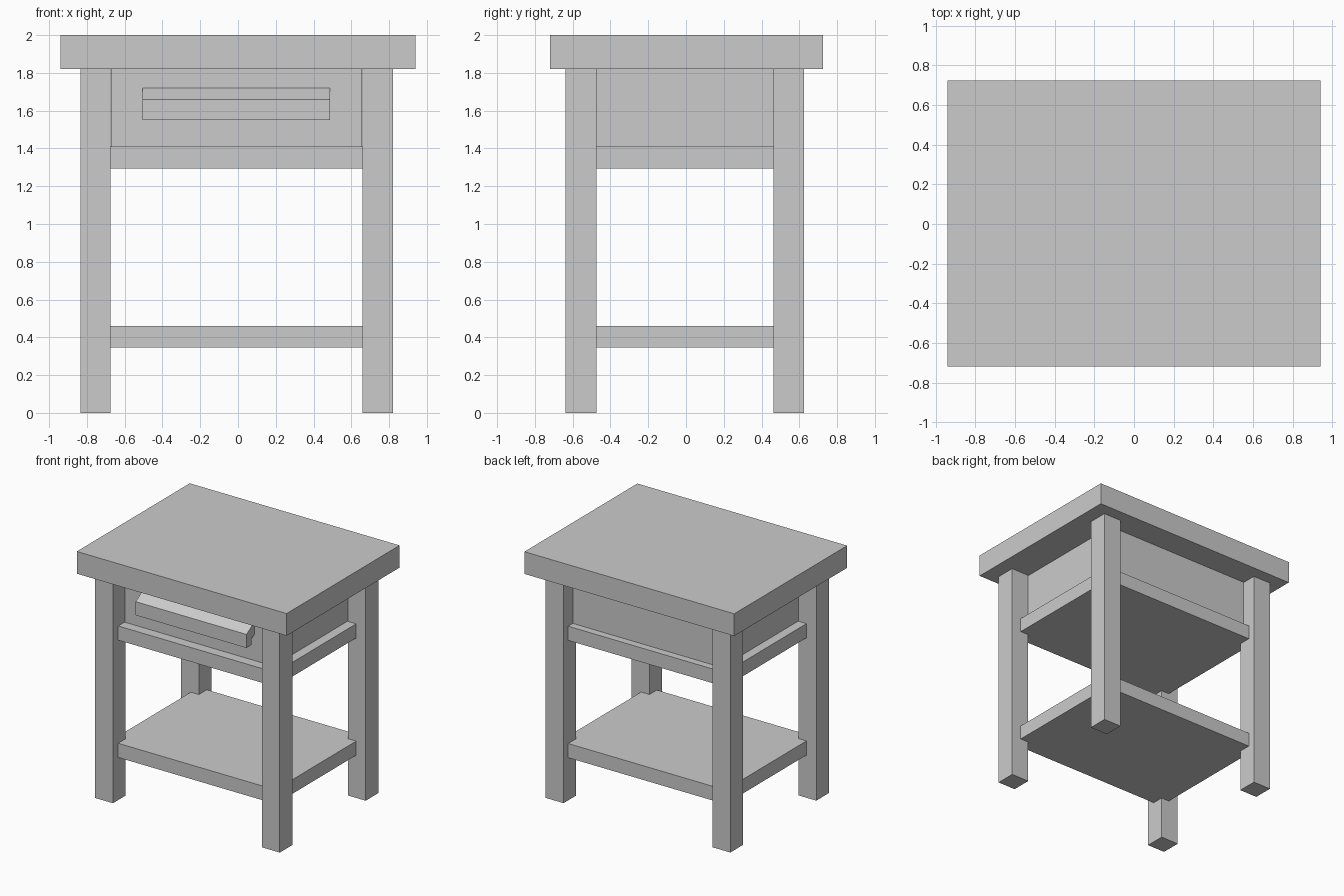
import bpy
import bmesh

cube = bpy.data.objects.get("Cube")
if cube:
    bpy.data.objects.remove(cube, do_unlink=True)

# Single plain grey finish
grey = bpy.data.materials.new("plain_grey")
grey.use_nodes = True
colour = (0.6, 0.6, 0.6, 1)
grey.diffuse_color = colour
grey.node_tree.nodes["Principled BSDF"].inputs["Base Color"].default_value = colour


def extrude_x(name, profile, x0, x1):
    """Solid made by sweeping a (y, z) profile from x0 to x1."""
    bm = bmesh.new()
    face = bm.faces.new([bm.verts.new((x0, y, z)) for y, z in profile])
    swept = bmesh.ops.extrude_face_region(bm, geom=[face])["geom"]
    verts = [v for v in swept if isinstance(v, bmesh.types.BMVert)]
    bmesh.ops.translate(bm, vec=(x1 - x0, 0, 0), verts=verts)
    bmesh.ops.recalc_face_normals(bm, faces=bm.faces)
    mesh = bpy.data.meshes.new(name)
    bm.to_mesh(mesh)
    bm.free()
    mesh.materials.append(grey)
    obj = bpy.data.objects.new(name, mesh)
    bpy.context.collection.objects.link(obj)
    return obj


def box(name, x, y, z):
    """Box spanning the given (low, high) ranges."""
    corners = [(y[0], z[0]), (y[1], z[0]), (y[1], z[1]), (y[0], z[1])]
    return extrude_x(name, corners, *x)


# Table top
box("table_top", (-0.94, 0.94), (-0.72, 0.725), (1.82, 2.0))

# Four square legs
for side, x in (("right", (-0.835, -0.675)), ("left", (0.66, 0.82))):
    for end, y in (("front", (-0.637, -0.475)), ("back", (0.463, 0.625))):
        box(f"{end}_{side}_leg", x, y, (0, 1.82))

# Two shelves let into the legs
for name, z in (("lower_shelf", 0.345), ("drawer_shelf", 1.295)):
    box(name, (-0.747, 0.735), (-0.57, 0.565), (z, z + 0.115))

# Drawer body resting on the upper shelf
box("drawer_body", (-0.672, 0.657), (-0.488, 0.505), (1.41, 1.82))

# Cup pull: sloping top, upright front and open underside
pull = [(-0.488, 1.72), (-0.589, 1.66), (-0.589, 1.55),
        (-0.525, 1.55), (-0.525, 1.6), (-0.488, 1.62)]
extrude_x("drawer_pull", pull, -0.505, 0.488)
